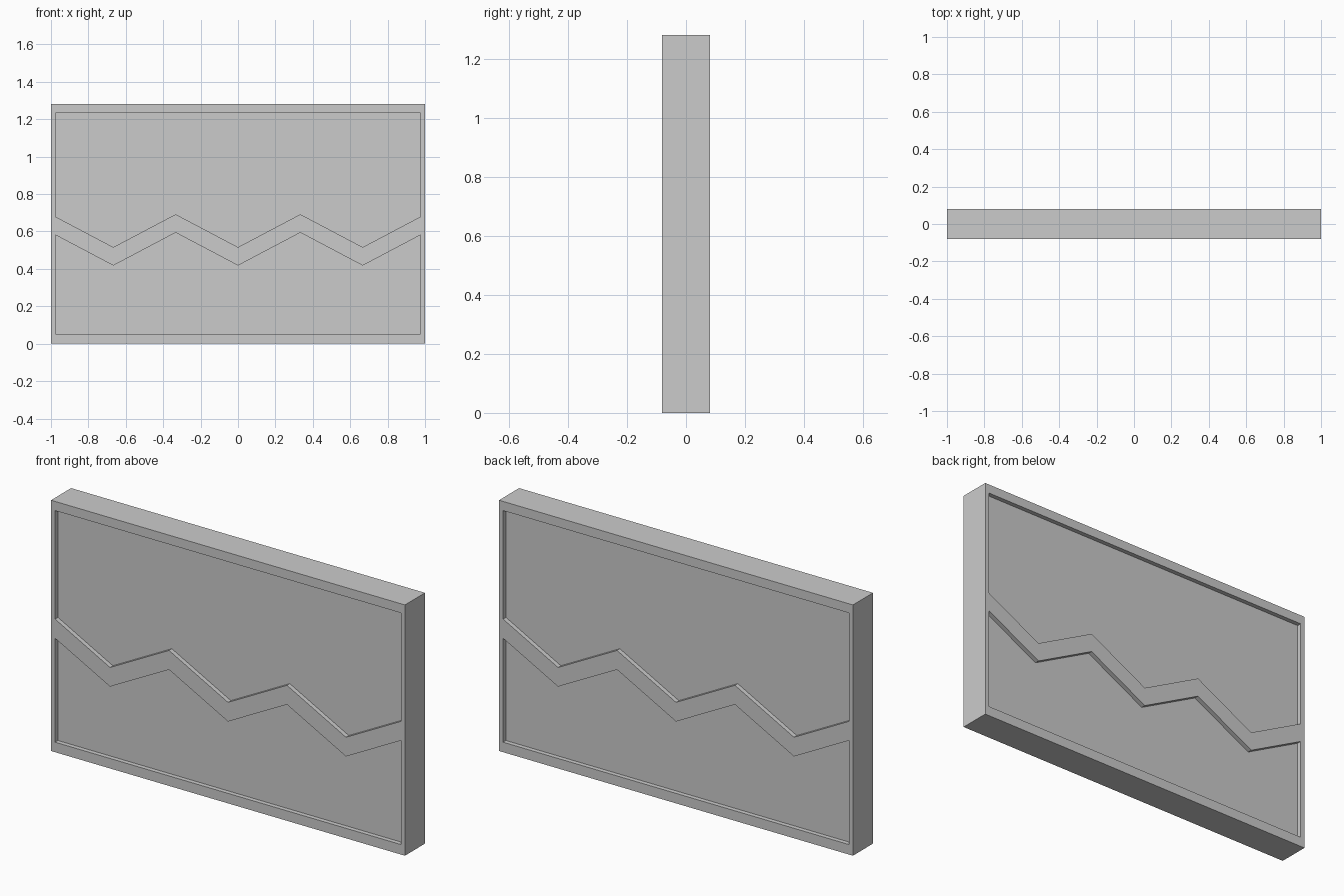
import bpy, bmesh

if "Cube" in bpy.data.objects:
    bpy.data.objects.remove(bpy.data.objects["Cube"])

W, H, T = 1.0, 1.281, 0.081      # half width, height, half thickness
IX, Z0, Z1 = 0.977, 0.051, 1.234  # recess limits
DEPTH = 0.023


def prism(name, profile, y0, y1):
    """Extrude an x/z outline from y0 to y1."""
    bm = bmesh.new()
    face = bm.faces.new([bm.verts.new((x, y0, z)) for x, z in profile])
    ext = bmesh.ops.extrude_face_region(bm, geom=[face])
    moved = [v for v in ext["geom"] if isinstance(v, bmesh.types.BMVert)]
    bmesh.ops.translate(bm, verts=moved, vec=(0, y1 - y0, 0))
    bmesh.ops.recalc_face_normals(bm, faces=bm.faces[:])
    mesh = bpy.data.meshes.new(name)
    bm.to_mesh(mesh)
    bm.free()
    ob = bpy.data.objects.new(name, mesh)
    bpy.context.collection.objects.link(ob)
    return ob


def zigzag(valley, peak):
    end = valley + (peak - valley) * (IX - 2 / 3) * 3
    mid = [(i / 3, valley if i % 2 == 0 else peak) for i in range(-2, 3)]
    # valleys sit at -2/3, 0 and 2/3, peaks at -1/3 and 1/3
    return [(-IX, end)] + mid + [(IX, end)]


# Solid slab
panel = prism("panel", [(-W, 0), (W, 0), (W, H), (-W, H)], -T, T)

# Recessed fields above and below the zigzag rail
upper = zigzag(0.516, 0.692) + [(IX, Z1), (-IX, Z1)]
lower = zigzag(0.418, 0.594) + [(IX, Z0), (-IX, Z0)]

# Cut both fields into front and back
bpy.context.view_layer.objects.active = panel
for profile in (upper, lower):
    for side in (-1, 1):
        cutter = prism("recess_cutter", profile, side * (T - DEPTH), side * (T + 0.1))
        cutter.hide_render = True
        mod = panel.modifiers.new("recess", "BOOLEAN")
        mod.operation = "DIFFERENCE"
        mod.solver = "EXACT"
        mod.object = cutter
        bpy.ops.object.modifier_apply(modifier=mod.name)
        bpy.data.objects.remove(cutter)
